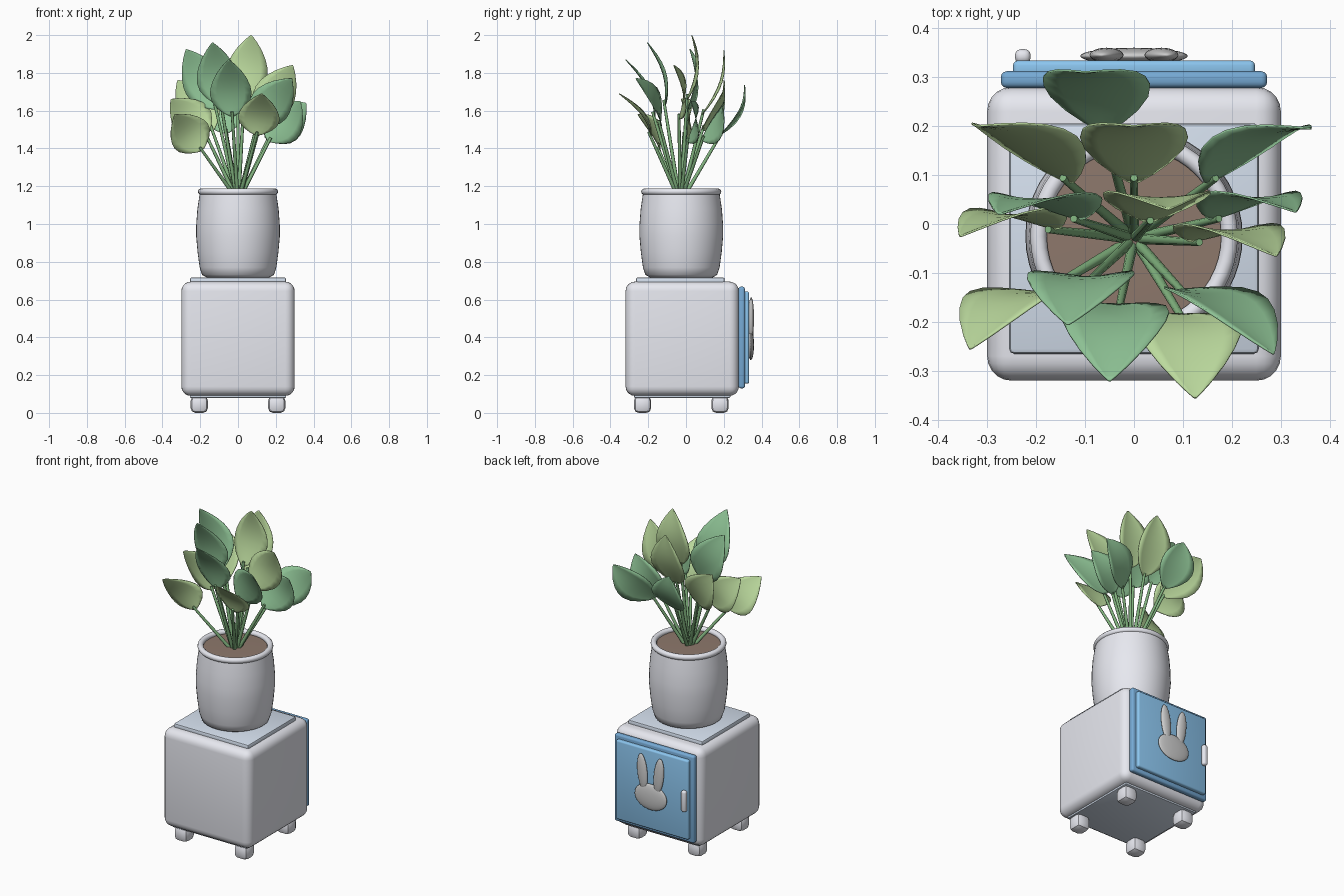
import bpy, bmesh, math
from mathutils import Vector

if "Cube" in bpy.data.objects:
    bpy.data.objects.remove(bpy.data.objects["Cube"])


def material(name, rgb):
    m = bpy.data.materials.new(name)
    m.diffuse_color = (*rgb, 1)
    m.use_nodes = True
    m.node_tree.nodes["Principled BSDF"].inputs["Base Color"].default_value = m.diffuse_color
    return m


WHITE = material("white_enamel", (0.80, 0.81, 0.87))
PALE = material("pale_blue", (0.66, 0.74, 0.85))
BLUE = material("door_blue", (0.26, 0.56, 0.86))
DEEP = material("frame_blue", (0.18, 0.40, 0.66))
SOIL = material("soil_brown", (0.27, 0.19, 0.15))
STEM = material("stem_green", (0.22, 0.45, 0.21))
GREEN = material("leaf_green", (0.28, 0.56, 0.31))
LIME = material("leaf_lime", (0.50, 0.70, 0.34))


def finish(name, bm, mat=None, angle=40):
    me = bpy.data.meshes.new(name)
    bm.to_mesh(me)
    bm.free()
    ob = bpy.data.objects.new(name, me)
    bpy.context.collection.objects.link(ob)
    if mat:
        me.materials.append(mat)
    bpy.ops.object.select_all(action='DESELECT')
    ob.select_set(True)
    bpy.context.view_layer.objects.active = ob
    bpy.ops.object.shade_smooth_by_angle(angle=math.radians(angle))
    return ob


def box(name, lo, hi, bevel, mat=None, segments=4):
    bm = bmesh.new()
    bmesh.ops.create_cube(bm, size=1)
    for v in bm.verts:
        v.co = [(a + b) / 2 + c * (b - a) for a, b, c in zip(lo, hi, v.co)]
    bmesh.ops.bevel(bm, geom=bm.edges[:], offset=bevel, segments=segments,
                    profile=0.5, affect='EDGES')
    return finish(name, bm, mat)


def ellipsoid(name, loc, radii, tilt=0, mat=None):
    bm = bmesh.new()
    bmesh.ops.create_uvsphere(bm, u_segments=32, v_segments=16, radius=1)
    for v in bm.verts:
        v.co = [c * r for c, r in zip(v.co, radii)]
    ob = finish(name, bm, mat, 80)
    ob.location, ob.rotation_euler.y = loc, tilt
    return ob


def lathe(name, profile, centre, mat, steps=48):
    bm = bmesh.new()
    vs = [bm.verts.new((r, 0, z)) for r, z in profile]
    es = [bm.edges.new(p) for p in zip(vs, vs[1:])]
    bmesh.ops.spin(bm, geom=vs + es, cent=(0, 0, 0), axis=(0, 0, 1),
                   angle=math.tau, steps=steps)
    bmesh.ops.remove_doubles(bm, verts=bm.verts[:], dist=1e-5)
    bmesh.ops.recalc_face_normals(bm, faces=bm.faces[:])
    ob = finish(name, bm, mat, 50)
    ob.location = centre
    return ob


# cabinet body with top and bottom panels
box("cabinet", (-.30, -.32, .09), (.30, .28, .695), .05, WHITE, 5)
box("top_panel", (-.255, -.265, .68), (.255, .205, .717), .01, PALE, 2)
box("bottom_panel", (-.255, -.275, .08), (.255, .235, .10), .005, PALE, 2)

# feet
for i, (x, y) in enumerate([(-.205, -.23), (.205, -.23), (-.205, .18), (.205, .18)]):
    box(f"foot_{i + 1}", (x - .046, y - .046, 0), (x + .046, y + .046, .09), .026, WHITE, 2)

# door at the back
box("door_frame", (-.272, .278, .13), (.272, .312, .668), .012, DEEP, 3)
box("door_panel", (-.247, .30, .155), (.247, .334, .643), .01, BLUE, 3)
box("door_handle", (-.243, .328, .33), (-.211, .357, .46), .012, WHITE, 3)

# raised ornament on the door
ellipsoid("ornament_head", (0, .343, .36), (.11, .017, .08))
for s, side in ((-1, "left"), (1, "right")):
    ellipsoid(f"ornament_ear_{side}", (s * .056, .345, .503), (.033, .015, .11), s * .1)

# pot, rim and soil
POT = (0, -.025, 0)
lathe("pot", [(0, .717), (.165, .717), (.19, .73), (.203, .77), (.214, .85), (.222, .94),
              (.221, 1.0), (.215, 1.08), (.203, 1.16), (.18, 1.16), (.178, 1.1)], POT, WHITE)
rim = [(.195 + .017 * math.cos(a), 1.171 + .017 * math.sin(a))
       for a in (math.tau * k / 12 for k in range(13))]
lathe("pot_rim", rim, POT, WHITE)
lathe("soil", [(0, 1.17), (.183, 1.165), (.183, 1.12)], POT, SOIL)

# stems and leaves: (leaf base, leaf tip, colour)
PLANT = [
    ((-.03, -.165, 1.57), (-.05, -.32, 1.87), GREEN),
    ((.10, -.185, 1.47), (.125, -.355, 1.69), LIME),
    ((-.19, -.14, 1.39), (-.335, -.255, 1.58), LIME),
    ((.16, .01, 1.44), (.33, .025, 1.65), GREEN),
    ((-.09, -.11, 1.63), (-.135, -.205, 1.96), GREEN),
    ((.09, -.135, 1.53), (.285, -.265, 1.77), GREEN),
    ((.12, -.035, 1.56), (.29, -.065, 1.84), LIME),
    ((.03, .005, 1.66), (.07, .03, 2.0), LIME),
    ((0, .085, 1.58), (0, .20, 1.92), LIME),
    ((-.06, .19, 1.48), (-.10, .31, 1.735), GREEN),
    ((-.13, .085, 1.50), (-.32, .20, 1.76), LIME),
    ((.15, .085, 1.45), (.36, .195, 1.64), GREEN),
    ((-.11, .01, 1.61), (-.275, .02, 1.925), GREEN),
    ((-.16, -.01, 1.47), (-.355, -.025, 1.66), LIME),
]
OUTLINE = [(0, .10), (.06, .38), (.15, .68), (.27, .92), (.4, 1), (.52, .96),
           (.65, .82), (.78, .60), (.9, .32), (.97, .12), (1, .02)]


def leaf(name, base, tip, mat, half=.11, cols=6):
    b, axis = Vector(base), Vector(tip) - Vector(base)
    across = axis.cross(Vector((0, 1, 0))).normalized()
    bm = bmesh.new()
    rows = []
    for t, w in OUTLINE:
        mid = b + axis * t + Vector((0, .035 * math.sin(math.pi * t), 0))
        us = [2 * c / cols - 1 for c in range(cols + 1)]
        rows.append([bm.verts.new(mid + across * half * w * u +
                                  Vector((0, .014 * w * u * u, 0))) for u in us])
    for r, q in zip(rows, rows[1:]):
        for c in range(cols):
            bm.faces.new((r[c], r[c + 1], q[c + 1], q[c]))
    ob = finish(name, bm, mat, 60)
    mod = ob.modifiers.new("thickness", 'SOLIDIFY')
    mod.thickness, mod.offset = .004, 0


def stem(name, base, tip):
    b = Vector(base)
    root = Vector((b.x * .1, -.03 + (b.y + .03) * .1, 1.15))
    end = b + (Vector(tip) - b) * .08
    cu = bpy.data.curves.new(name, 'CURVE')
    cu.dimensions, cu.bevel_depth, cu.bevel_resolution = '3D', .010, 2
    cu.use_fill_caps = True
    sp = cu.splines.new('POLY')
    sp.points.add(1)
    for p, co, r in zip(sp.points, (root, end), (1.1, .75)):
        p.co, p.radius = (*co, 1), r
    cu.materials.append(STEM)
    bpy.context.collection.objects.link(bpy.data.objects.new(name, cu))


for i, (base, tip, mat) in enumerate(PLANT):
    leaf(f"leaf_{i + 1}", base, tip, mat)
    stem(f"stem_{i + 1}", base, tip)
